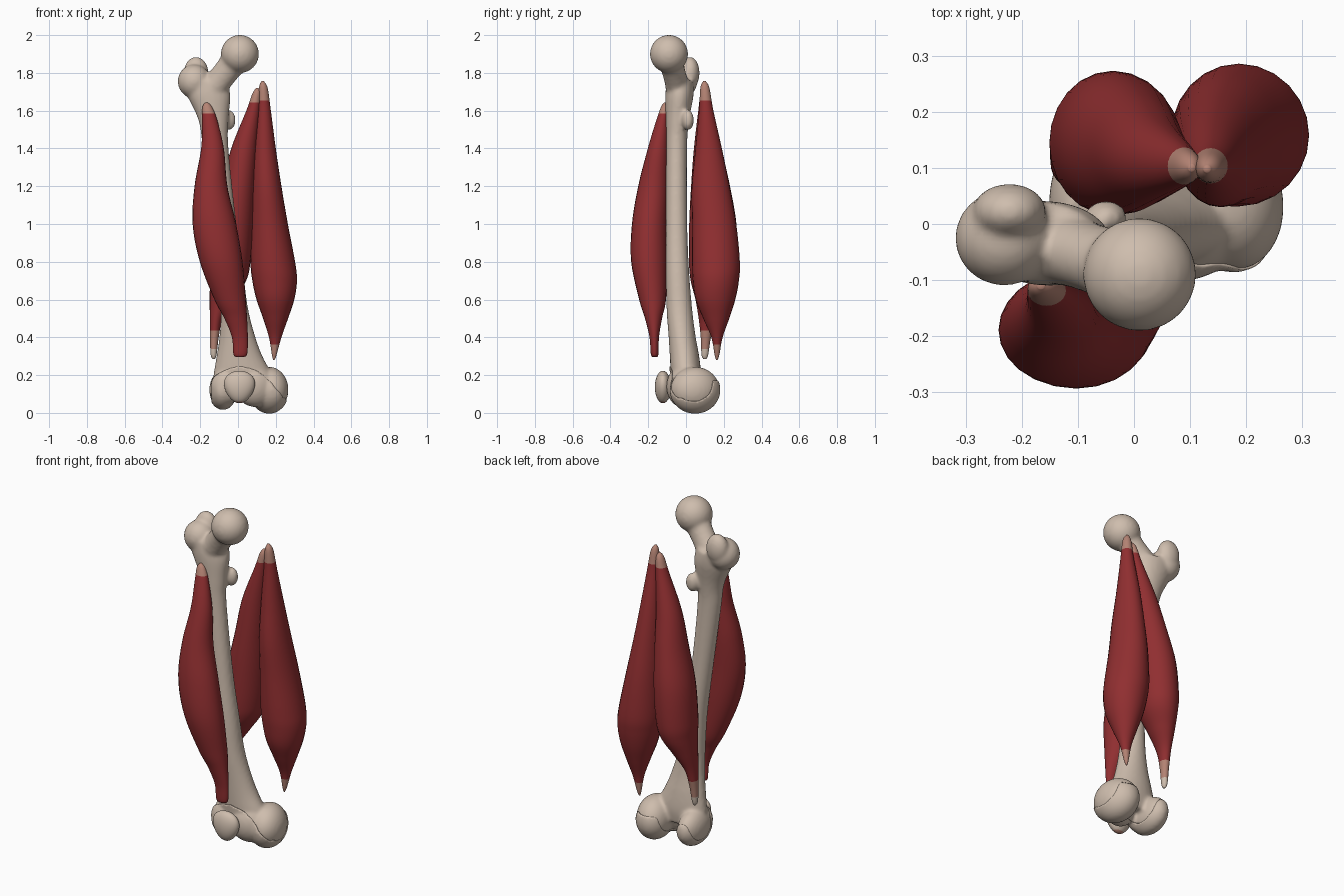
import bpy, bmesh, math
from mathutils import Matrix, Vector


def material(name, col):
    m = bpy.data.materials.new(name)
    m.diffuse_color = (*col, 1)
    return m


BONE = material("bone", (0.62, 0.51, 0.42))
MUSCLE = material("muscle_red", (0.28, 0.028, 0.03))
TENDON = material("tendon_pink", (0.46, 0.23, 0.175))


def finish(bm, name, mats):
    bmesh.ops.recalc_face_normals(bm, faces=bm.faces)
    me = bpy.data.meshes.new(name)
    bm.to_mesh(me)
    bm.free()
    for m in mats:
        me.materials.append(m)
    for p in me.polygons:
        p.use_smooth = True
    ob = bpy.data.objects.new(name, me)
    bpy.context.collection.objects.link(ob)
    return ob


def spline(rows, steps):
    """Catmull-Rom through rows of numbers."""
    out = []
    for i in range(len(rows) - 1):
        a, b, c, d = (rows[max(0, min(len(rows) - 1, i + k))] for k in (-1, 0, 1, 2))
        for s in range(steps):
            t = s / steps
            out.append([0.5 * (2 * q + (r - p) * t + (2 * p - 5 * q + 4 * r - u) * t * t
                               + (3 * q - p - 3 * r + u) * t ** 3)
                        for p, q, r, u in zip(a, b, c, d)])
    return out + [list(rows[-1])]


def loft(bm, rows, sides=24, steps=6):
    """Rows of (z, x, y, rx, ry) become a closed tube of horizontal ellipses."""
    rings = []
    for z, x, y, rx, ry in spline(rows, steps):
        rx, ry = max(rx, 0.003), max(ry, 0.003)
        rings.append([bm.verts.new((x + rx * math.cos(a), y + ry * math.sin(a), z))
                      for a in (2 * math.pi * k / sides for k in range(sides))])
    for lo, hi in zip(rings, rings[1:]):
        for k in range(sides):
            n = (k + 1) % sides
            bm.faces.new((lo[k], lo[n], hi[n], hi[k]))
    bm.faces.new(rings[0])
    bm.faces.new(rings[-1])


def ball(bm, c, r, rot=0.0):
    mat = Matrix.Translation(c) @ Matrix.Rotation(rot, 4, 'Z') @ Matrix.Diagonal((*r, 1))
    return bmesh.ops.create_uvsphere(bm, u_segments=32, v_segments=20, radius=1, matrix=mat)["verts"]


def bake(ob):
    """Apply the modifiers of an object."""
    dg = bpy.context.evaluated_depsgraph_get()
    me = bpy.data.meshes.new_from_object(ob.evaluated_get(dg))
    ob.modifiers.clear()
    ob.data = me
    for p in me.polygons:
        p.use_smooth = True


# thigh bone: shaft, neck, head, trochanters and condyles fused together
bm = bmesh.new()
loft(bm, [(0.12, 0.03, 0.0, 0.16, 0.07), (0.2, 0.025, 0.0, 0.155, 0.08),
          (0.3, 0.008, -0.008, 0.122, 0.078), (0.4, -0.003, -0.02, 0.096, 0.072),
          (0.55, -0.018, -0.035, 0.072, 0.068), (0.75, -0.035, -0.045, 0.062, 0.062),
          (1.0, -0.068, -0.05, 0.06, 0.057), (1.4, -0.118, -0.05, 0.068, 0.056),
          (1.55, -0.13, -0.045, 0.08, 0.062), (1.68, -0.155, -0.035, 0.115, 0.075),
          (1.76, -0.18, -0.03, 0.12, 0.07)])
for k in range(9):  # neck
    t = k / 8
    p = Vector((-0.155, -0.035, 1.69)).lerp(Vector((0.0, -0.085, 1.885)), t)
    r = 0.078 - 0.04 * t * (1 - t)
    ball(bm, p, (r, r * 0.9, r))
ball(bm, (0.01, -0.09, 1.9), (0.101, 0.101, 0.101))        # head
ball(bm, (-0.232, -0.025, 1.755), (0.087, 0.085, 0.09))    # greater trochanter
ball(bm, (-0.222, 0.022, 1.80), (0.066, 0.05, 0.085))
ball(bm, (-0.05, 0.01, 1.55), (0.038, 0.032, 0.055))       # lesser trochanter
ball(bm, (0.165, 0.048, 0.122), (0.1, 0.132, 0.122), 0.25)  # inner condyle
ball(bm, (0.095, -0.02, 0.14), (0.11, 0.075, 0.105), 0.3)
ball(bm, (-0.08, 0.035, 0.122), (0.072, 0.125, 0.102))     # outer condyle
ball(bm, (-0.06, -0.03, 0.14), (0.08, 0.06, 0.09))
femur = finish(bm, "thigh_bone", [BONE])
rm = femur.modifiers.new("fuse", 'REMESH')
rm.mode = 'VOXEL'
rm.voxel_size = 0.009
sm = femur.modifiers.new("soften", 'SMOOTH')
sm.factor = 0.5
sm.iterations = 9
bake(femur)

# joint cartilage: thin shell over the rounded underside of the condyles
bm = bmesh.new()
bm.from_mesh(femur.data)


def articular(c):
    arch = 0.245 - 3.2 * (c.x - 0.01) ** 2
    if c.y < -0.03:
        return c.z < arch
    outside = ((c.y - 0.04) / 0.10) ** 2 + ((c.z - 0.16) / 0.10) ** 2 > 1
    notch = abs(c.x - 0.02) < 0.035 and c.y > 0.02
    return c.z < 0.17 and outside and not notch


bmesh.ops.delete(bm, geom=[f for f in bm.faces if not articular(f.calc_center_median())],
                 context='FACES')
for _ in range(6):  # even out the rim
    new = {}
    for v in bm.verts:
        nb = [e.other_vert(v).co for e in v.link_edges if e.is_boundary]
        if len(nb) == 2:
            new[v] = (nb[0] + nb[1]) / 4 + v.co / 2
    for v, co in new.items():
        v.co = co
cart = finish(bm, "joint_cartilage", [BONE])
so = cart.modifiers.new("thickness", 'SOLIDIFY')
so.thickness = 0.005
so.offset = 1
bake(cart)

# kneecap, narrowing to a tendon-coloured tip
bm = bmesh.new()
for v in ball(bm, (0.008, -0.122, 0.137), (0.084, 0.043, 0.086)):
    t = (v.co.z - 0.05) / 0.17
    v.co.x = 0.008 + (v.co.x - 0.008) * (0.75 + 0.4 * t)
for f in bm.faces:
    f.material_index = int(f.calc_center_median().z < 0.06)
finish(bm, "kneecap", [BONE, TENDON])


# muscles: spindle lofts with tendon ends chosen by height
def muscle(name, rows, low, high, tip=-1.0):
    bm = bmesh.new()
    loft(bm, rows, 24, 8)
    for f in bm.faces:
        z = f.calc_center_median().z
        f.material_index = 2 if z < tip else int(z < low or z > high)
    finish(bm, name, [MUSCLE, TENDON, BONE])


muscle("front_thigh_muscle", [
    (0.295, 0.01, -0.166, 0.012, 0.008), (0.31, 0.012, -0.166, 0.036, 0.02),
    (0.4, 0.01, -0.168, 0.042, 0.025), (0.5, -0.012, -0.172, 0.06, 0.045),
    (0.6, -0.042, -0.177, 0.083, 0.071), (0.8, -0.089, -0.194, 0.113, 0.096),
    (1.0, -0.125, -0.192, 0.115, 0.094), (1.2, -0.143, -0.173, 0.087, 0.08),
    (1.4, -0.135, -0.148, 0.06, 0.054), (1.55, -0.15, -0.125, 0.04, 0.032),
    (1.62, -0.163, -0.112, 0.025, 0.02), (1.643, -0.166, -0.11, 0.006, 0.006)], 0.0, 1.58)
muscle("inner_hamstring", [
    (0.28, 0.19, 0.163, 0.004, 0.004), (0.31, 0.192, 0.164, 0.013, 0.013),
    (0.4, 0.197, 0.164, 0.033, 0.03), (0.5, 0.199, 0.16, 0.066, 0.069),
    (0.6, 0.198, 0.156, 0.1, 0.105), (0.7, 0.194, 0.158, 0.118, 0.122),
    (0.8, 0.184, 0.158, 0.118, 0.127), (1.0, 0.166, 0.149, 0.098, 0.117),
    (1.2, 0.152, 0.131, 0.078, 0.1), (1.4, 0.142, 0.12, 0.058, 0.07),
    (1.6, 0.138, 0.107, 0.036, 0.038), (1.72, 0.134, 0.1, 0.023, 0.024),
    (1.757, 0.13, 0.098, 0.006, 0.006)], 0.365, 1.66)
muscle("outer_hamstring", [
    (0.285, -0.128, 0.1, 0.006, 0.008), (0.31, -0.129, 0.1, 0.016, 0.018),
    (0.4, -0.125, 0.105, 0.023, 0.027), (0.5, -0.115, 0.112, 0.034, 0.045),
    (0.6, -0.085, 0.128, 0.065, 0.078), (0.7, -0.053, 0.14, 0.096, 0.115),
    (0.8, -0.042, 0.144, 0.108, 0.128), (1.0, -0.025, 0.142, 0.107, 0.125),
    (1.2, 0.003, 0.13, 0.087, 0.103), (1.4, 0.032, 0.115, 0.068, 0.073),
    (1.6, 0.08, 0.105, 0.036, 0.04), (1.69, 0.098, 0.102, 0.022, 0.025),
    (1.72, 0.103, 0.1, 0.006, 0.006)], 0.435, 1.65, 0.335)
